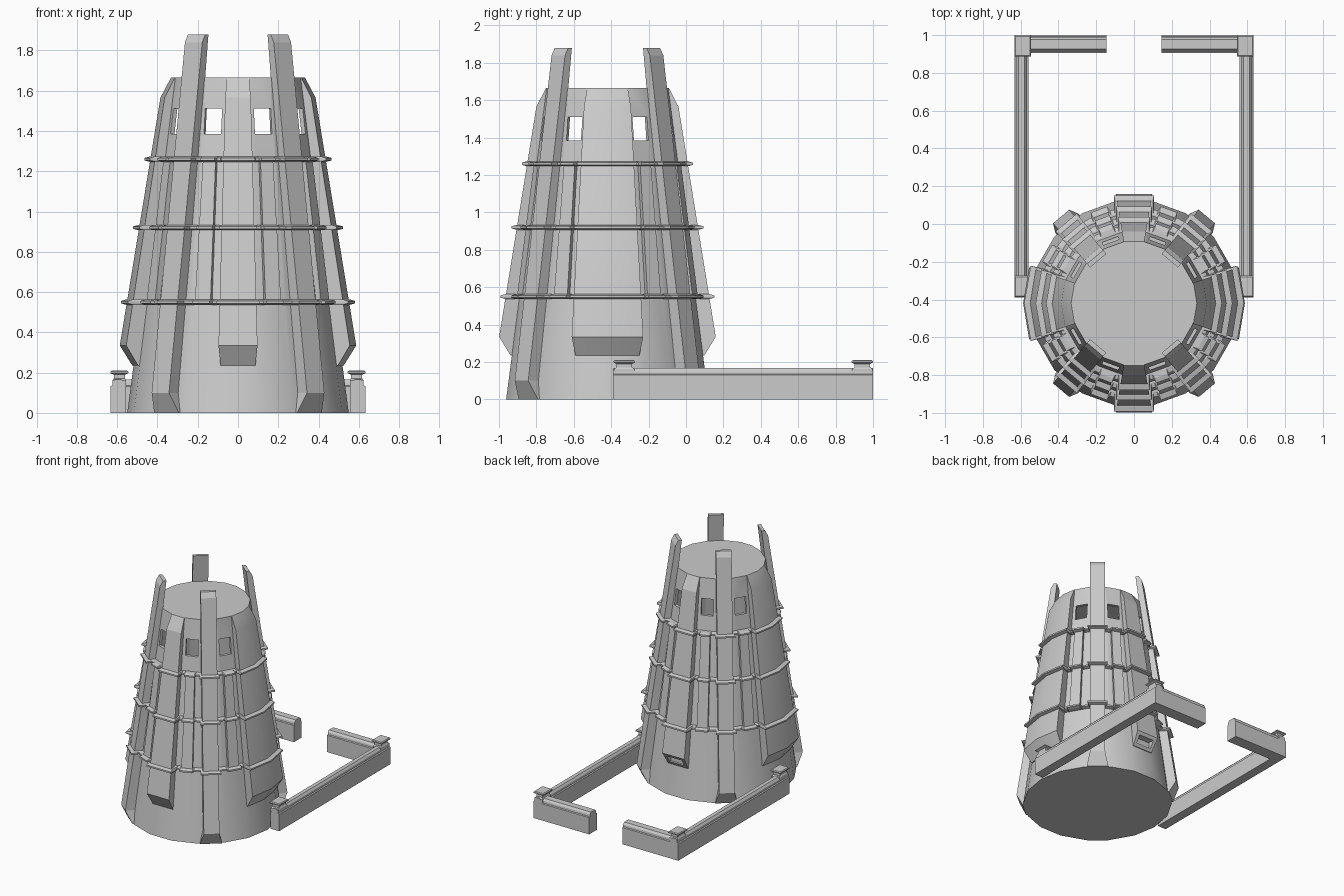
import bpy, bmesh
from math import sin, cos, radians, degrees
from mathutils import Matrix, Vector

if "Cube" in bpy.data.objects:
    bpy.data.objects.remove(bpy.data.objects["Cube"])

CY = -0.42      # tower axis
TOP = 1.665     # tower roof height


def loft(name, rings, loop=False):
    """Skin equal-length rings of points; cap both ends or join them in a loop."""
    bm = bmesh.new()
    vs = [[bm.verts.new(p) for p in ring] for ring in rings]
    n = len(rings[0])
    pairs = list(zip(vs, vs[1:]))
    if loop:
        pairs.append((vs[-1], vs[0]))
    else:
        bm.faces.new(vs[0])
        bm.faces.new(vs[-1])
    for a, b in pairs:
        for i in range(n):
            j = (i + 1) % n
            bm.faces.new((a[i], a[j], b[j], b[i]))
    bmesh.ops.recalc_face_normals(bm, faces=bm.faces)
    me = bpy.data.meshes.new(name)
    bm.to_mesh(me)
    bm.free()
    ob = bpy.data.objects.new(name, me)
    bpy.context.collection.objects.link(ob)
    return ob


def polar(deg, r, z):
    a = radians(deg)
    return (r * sin(a), CY + r * cos(a), z)


def body_r(z):
    return 0.55 - 0.22 * z / TOP


def panel_r(z):
    return 0.587 - 0.164 * (z - 0.335)


def rib_r(z):
    return 0.6 - 0.1477 * (z - 0.1)


def smooth(ob):
    bpy.ops.object.select_all(action='DESELECT')
    ob.select_set(True)
    bpy.context.view_layer.objects.active = ob
    bpy.ops.object.shade_smooth_by_angle(angle=radians(30))


def cut(ob, cutter):
    m = ob.modifiers.new("cut", 'BOOLEAN')
    m.operation = 'DIFFERENCE'
    m.solver = 'EXACT'
    m.object = cutter
    cutter.hide_render = True
    cutter.display_type = 'WIRE'


def boxes(name, items):
    """One mesh of boxes, each (angle, radius, z, width, depth, height)."""
    bm = bmesh.new()
    for a, r, z, w, d, h in items:
        mat = (Matrix.Translation(polar(a, r, z)) @ Matrix.Rotation(radians(-a), 4, 'Z')
               @ Matrix.Diagonal((w, d, h, 1)))
        bmesh.ops.create_cube(bm, size=1, matrix=mat)
    me = bpy.data.meshes.new(name)
    bm.to_mesh(me)
    bm.free()
    ob = bpy.data.objects.new(name, me)
    bpy.context.collection.objects.link(ob)
    return ob


# hollow tapered tower body with eight windows
body = loft("tower_body", [[polar(20 * i + 10, body_r(z), z) for i in range(18)] for z in (0, TOP)])
smooth(body)
shell = body.modifiers.new("wall", 'SOLIDIFY')
shell.thickness = 0.03
shell.offset = -1
BAYS = [20.5, 60, 120, 159.5, 200.5, 240, 300, 339.5]
cut(body, boxes("window_cutter", [(a, 0.36, 1.448, 0.09, 0.2, 0.125) for a in BAYS]))


# raised panels that follow the taper
def panel(name, angles, profile):
    rings = []
    for z, r in profile:
        inner = body_r(z) - 0.02
        rings.append([polar(a, r, z) for a in angles] + [polar(a, inner, z) for a in reversed(angles)])
    return loft(name, rings)


PROFILE = [(0.235, 0.525), (0.335, 0.587), (1.565, panel_r(1.565)), (TOP, 0.333)]
panel("front_panel", [170.5, 189.5], PROFILE)
back = panel("back_panel", [-9.5, 9.5], PROFILE)
cut(back, boxes("recess_cutter", [(0, 0.565, 0.285, 0.13, 0.1, 0.055)]))
for side, c in (("right", 90), ("left", 270)):
    smooth(panel(side + "_panel", [c - 19, c, c + 19], PROFILE))

# slim pilasters under the windows
for a in BAYS:
    panel("pilaster", [a - 4.7, a + 4.7], [(z, body_r(z) + 0.025) for z in (0.55, 1.26)])

# four buttress ribs rising above the roof: z, outer, inner, half width
RIB = [(0, 0.552, 0.5, 0.08), (0.1, 0.6, 0.5, 0.056),
       (1.84, 0.343, 0.30, 0.056), (1.88, 0.32, 0.295, 0.056)]
for a in (40, 140, 220, 320):
    rot = Matrix.Translation((0, CY, 0)) @ Matrix.Rotation(radians(-a), 4, 'Z')
    loft("buttress_rib", [[rot @ Vector(p) for p in
                           ((-w, o, z), (w, o, z), (w, i, z), (-w, i, z))] for z, o, i, w in RIB])


# stepped ring bands that trace the tower outline
def outline(z, off):
    b, p, r = body_r(z) + off, panel_r(z) + off, rib_r(z) + off
    h = degrees((0.056 + off * 0.6) / r)
    s = b + 0.025
    quad = [(10.5, p), (12, b), (14.5, b), (15.5, s), (25.5, s), (26.5, b), (39.5 - h, b),
            (40 - h, r), (40 + h, r), (40.5 + h, b), (53.5, b), (54.5, s), (65.5, s), (66.5, b),
            (69, b), (70, p), (90, p)]
    half = quad + [(180 - a, q) for a, q in reversed(quad[:-1])]
    return half + [(360 - a, q) for a, q in reversed(half)]


for z in (0.55, 0.92, 1.26):
    rings = [[polar(a, r, z + dz) for a, r in outline(z, off)]
             for off, dz in ((0.004, -0.013), (0.03, -0.006), (0.03, 0.006), (0.004, 0.013))]
    inner = body_r(z) - 0.02
    for dz in (0.013, -0.013):
        rings.append([polar(a, inner, z + dz) for a, _ in outline(z, 0)])
    loft("ring_band", rings, loop=True)


# courtyard walls with shouldered tops
def wall(name, start, end, width):
    start, end = Vector(start), Vector(end)
    side = (end - start).normalized().cross(Vector((0, 0, 1)))
    h = width / 2
    half = [(h, 0), (h, 0.132), (h - 0.008, 0.136), (h - 0.01, 0.152), (h - 0.022, 0.167)]
    prof = half + [(-s, z) for s, z in reversed(half)]
    loft(name, [[p + side * s + Vector((0, 0, z)) for s, z in prof] for p in (start, end)])


def post(name, x, y):
    # flared neck and cap
    prof = [(0.034, 0.055, 0.12), (0.034, 0.055, 0.162), (0.028, 0.042, 0.172), (0.028, 0.042, 0.19),
            (0.044, 0.057, 0.197), (0.044, 0.057, 0.205), (0.038, 0.05, 0.21)]
    loft(name, [[(x + sx * w, y + sy * d, z) for sx, sy in ((-1, -1), (1, -1), (1, 1), (-1, 1))]
                for w, d, z in prof])


for s, side in ((1, "right"), (-1, "left")):
    wall(side + "_side_wall", (s * 0.595, -0.39, 0), (s * 0.595, 1.0, 0), 0.075)
    wall(side + "_back_wall", (s * 0.145, 0.952, 0), (s * 0.6, 0.952, 0), 0.096)
    post(side + "_corner_post", s * 0.589, 0.943)
    post(side + "_front_post", s * 0.589, -0.33)
